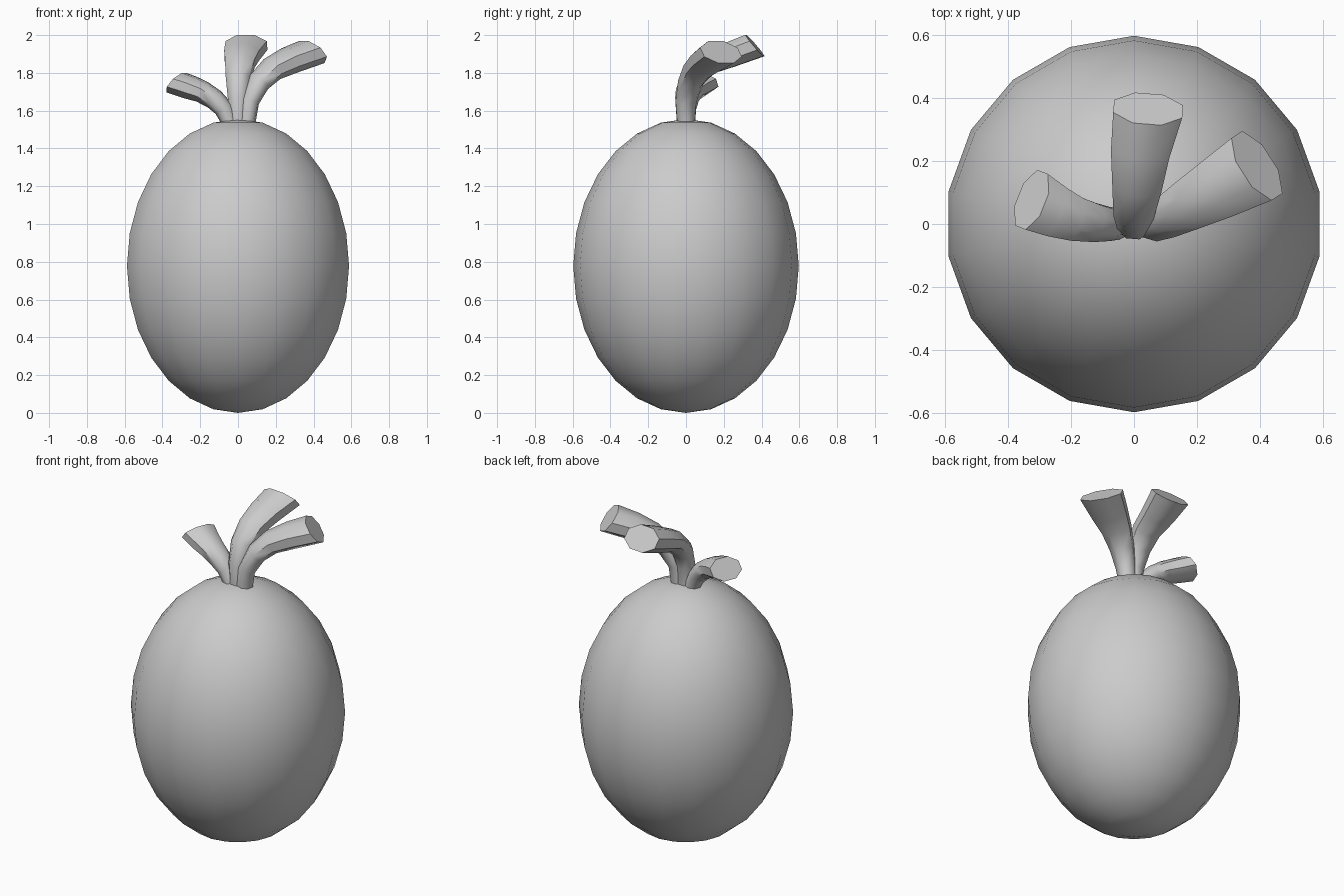
import bpy, bmesh, math
from mathutils import Vector

cube = bpy.data.objects.get("Cube")
if cube:
    bpy.data.objects.remove(cube)

GREY = (0.6, 0.6, 0.6, 1)
mat = bpy.data.materials.new("plain grey")
mat.use_nodes = True
mat.diffuse_color = GREY
mat.node_tree.nodes["Principled BSDF"].inputs["Base Color"].default_value = GREY


def finish(name, bm, angle):
    bmesh.ops.recalc_face_normals(bm, faces=bm.faces)
    mesh = bpy.data.meshes.new(name)
    bm.to_mesh(mesh)
    bm.free()
    mesh.materials.append(mat)
    obj = bpy.data.objects.new(name, mesh)
    bpy.context.collection.objects.link(obj)
    bpy.ops.object.select_all(action="DESELECT")
    obj.select_set(True)
    bpy.context.view_layer.objects.active = obj
    bpy.ops.object.shade_smooth_by_angle(angle=math.radians(angle))


def bridge(bm, a, b):
    for i in range(len(a)):
        j = (i + 1) % len(a)
        bm.faces.new((a[i], a[j], b[j], b[i]))


# Egg-shaped fruit body with a vertex line on the front and back
SIDES, RINGS, RADIUS, HALF = 18, 14, 0.597, 0.778
bm = bmesh.new()
rings = []
for k in range(1, RINGS):
    t = math.pi * k / RINGS
    rings.append([bm.verts.new((RADIUS * math.sin(t) * math.sin(math.tau * i / SIDES),
                                RADIUS * math.sin(t) * math.cos(math.tau * i / SIDES),
                                HALF * (1 - math.cos(t)))) for i in range(SIDES)])
for a, b in zip(rings, rings[1:]):
    bridge(bm, a, b)
for ring, z in ((rings[0], 0), (rings[-1], 2 * HALF)):
    pole = bm.verts.new((0, 0, z))
    for i in range(SIDES):
        bm.faces.new((ring[i], ring[(i + 1) % SIDES], pole))
finish("fruit_body", bm, 60)


# Curved stalks: an eight-sided section swept along a path, flaring to a flat end
def stalk(name, path, heading, base, tip):
    bm = bmesh.new()
    pts = [Vector(p) for p in path]
    last = len(pts) - 1
    flat = Vector((heading[0], heading[1], 0)).normalized()
    side = Vector((-flat.y, flat.x, 0))
    rings = []
    for k, p in enumerate(pts):
        d = pts[min(k + 1, last)] - pts[max(k - 1, 0)]
        if k == 0:
            d = Vector((0, 0, 1))
        if k == last:
            d = flat * 0.76 + Vector((0, 0, 0.65))
        up = d.cross(side).normalized()
        across = up.cross(d).normalized()
        f = (k / last) ** 1.3
        w = base + (tip[0] - base) * f
        h = base + (tip[1] - base) * f
        ring = []
        for i in range(8):
            a = math.tau * (i + 0.5) / 8
            ring.append(bm.verts.new(p + across * w * 1.06 * math.cos(a)
                                     + up * h * 1.06 * math.sin(a)))
        rings.append(ring)
    for a, b in zip(rings, rings[1:]):
        bridge(bm, a, b)
    bm.faces.new(rings[0])
    bm.faces.new(rings[-1])
    finish(name, bm, 50)


stalk("middle_stalk",
      [(0, 0, 1.53), (0, 0, 1.66), (0, 0.04, 1.77), (0.01, 0.12, 1.85),
       (0.02, 0.23, 1.895), (0.045, 0.365, 1.945)],
      (0.08, 1), 0.045, (0.112, 0.076))
stalk("left_stalk",
      [(0.045, 0, 1.53), (0.06, 0, 1.65), (0.11, 0.025, 1.75), (0.18, 0.065, 1.82),
       (0.27, 0.115, 1.865), (0.39, 0.185, 1.91)],
      (0.84, 0.54), 0.045, (0.12, 0.078))
stalk("right_stalk",
      [(-0.04, 0, 1.53), (-0.075, 0, 1.61), (-0.125, 0.005, 1.66), (-0.19, 0.018, 1.70),
       (-0.25, 0.04, 1.722), (-0.325, 0.077, 1.748)],
      (-0.93, 0.37), 0.045, (0.097, 0.068))
